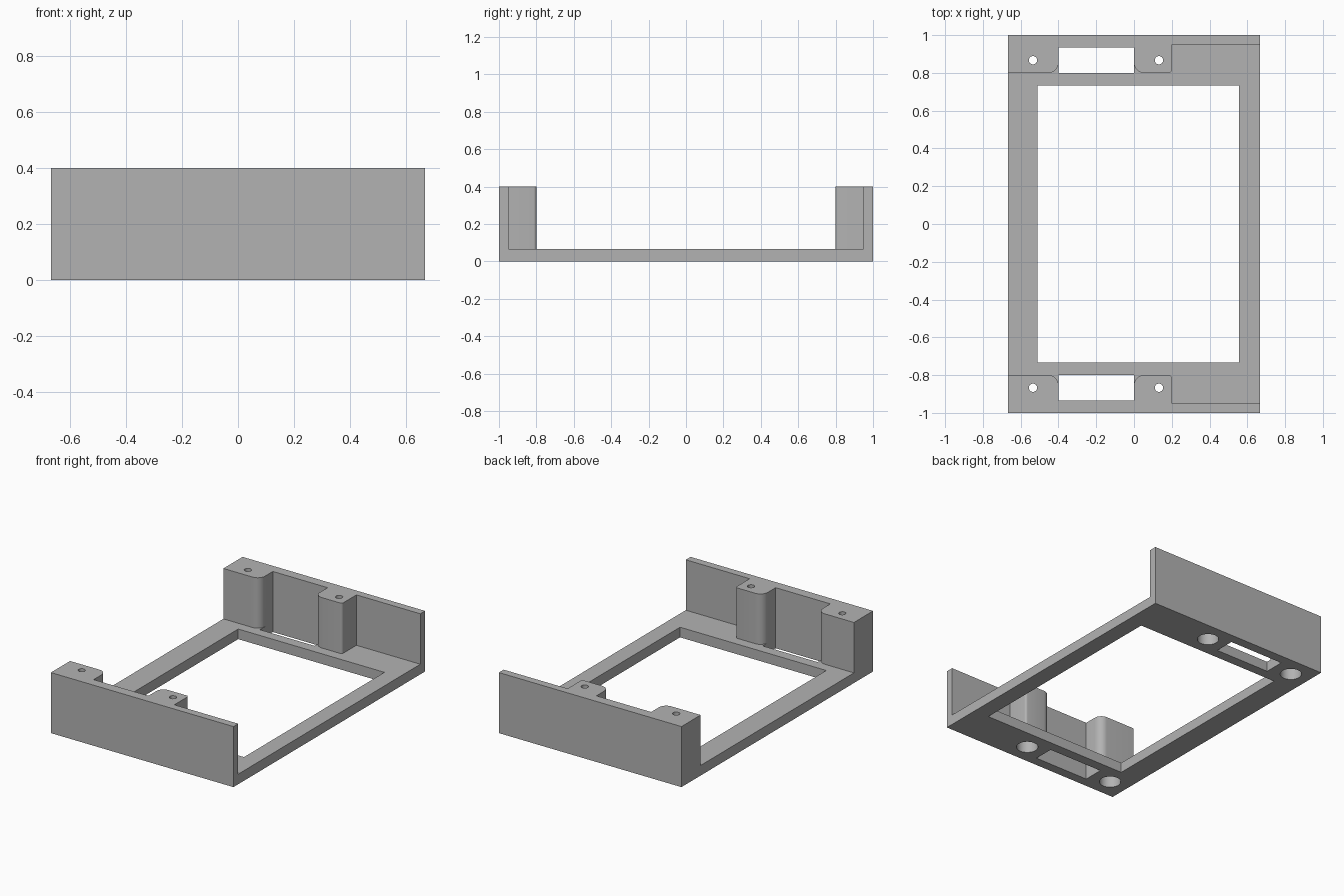
import bpy
import bmesh
from math import cos, sin, pi

if "Cube" in bpy.data.objects:
    bpy.data.objects.remove(bpy.data.objects["Cube"])

HALF_X, HALF_Y, HEIGHT, FLOOR = 0.667, 1.0, 0.4, 0.067
POST_Y, RECESS_Y, WALL_Y = 0.8, 0.935, 0.95
SLOT_L, SLOT_R, POST_END = -0.4, 0.0, 0.2

grey = bpy.data.materials.new("plain grey")
grey.use_nodes = True
grey.diffuse_color = (0.45, 0.45, 0.45, 1)
grey.node_tree.nodes["Principled BSDF"].inputs["Base Color"].default_value = (0.45, 0.45, 0.45, 1)


def prism(name, outline, z0, z1):
    """Extrude a closed outline from z0 to z1."""
    bm = bmesh.new()
    face = bm.faces.new([bm.verts.new((x, y, z0)) for x, y in outline])
    top = bmesh.ops.extrude_face_region(bm, geom=[face])["geom"]
    bmesh.ops.translate(bm, vec=(0, 0, z1 - z0),
                        verts=[v for v in top if isinstance(v, bmesh.types.BMVert)])
    bmesh.ops.recalc_face_normals(bm, faces=bm.faces)
    mesh = bpy.data.meshes.new(name)
    bm.to_mesh(mesh)
    bm.free()
    obj = bpy.data.objects.new(name, mesh)
    bpy.context.collection.objects.link(obj)
    return obj


def rect(x0, x1, y0, y1):
    return [(x0, y0), (x1, y0), (x1, y1), (x0, y1)]


def arc(cx, cy, r, a0, a1, n=8):
    return [(cx + r * cos(a0 + (a1 - a0) * i / n), cy + r * sin(a0 + (a1 - a0) * i / n))
            for i in range(n + 1)]


def circle(cx, cy, r, n=32):
    return arc(cx, cy, r, 0, 2 * pi * (n - 1) / n, n - 1)


def cut(target, cutter):
    cutter.hide_render = True
    mod = target.modifiers.new("cut", "BOOLEAN")
    mod.operation, mod.solver, mod.object = "DIFFERENCE", "EXACT", cutter
    bpy.context.view_layer.objects.active = target
    bpy.ops.object.modifier_apply(modifier=mod.name)
    bpy.data.objects.remove(cutter)


# Solid block that becomes the bracket
bracket = prism("bracket_tray", rect(-HALF_X, HALF_X, -HALF_Y, HALF_Y), 0, HEIGHT)
bracket.data.materials.append(grey)

# Space between the end walls, leaving four rounded screw posts
R, SMALL = 0.053, 0.015
side = [(0.8, WALL_Y), (POST_END, WALL_Y)]
side += arc(POST_END - SMALL, POST_Y + SMALL, SMALL, 0, -pi / 2, 4)
side += arc(SLOT_R + R, POST_Y + R, R, -pi / 2, -pi)
side += [(SLOT_R, RECESS_Y), (SLOT_L, RECESS_Y)]
side += arc(SLOT_L - R, POST_Y + R, R, 0, -pi / 2)
side += [(-0.8, POST_Y)]
cavity = side + [(x, -y) for x, y in reversed(side)]
cut(bracket, prism("cavity_cutter", cavity, FLOOR, HEIGHT + 0.1))

# Large opening in the floor
cut(bracket, prism("opening_cutter", rect(-0.512, 0.557, -0.733, 0.733), -0.1, 0.2))

# Slots, screw holes and wide screw head recesses at both ends
for s in (-1, 1):
    ys = sorted((s * POST_Y, s * RECESS_Y))
    cut(bracket, prism("slot_cutter", rect(SLOT_L, SLOT_R, *ys), -0.1, 0.2))
    for x in (-0.535, 0.132):
        cut(bracket, prism("recess_cutter", circle(x, s * 0.867, 0.066), -0.1, 0.2))
        cut(bracket, prism("hole_cutter", circle(x, s * 0.867, 0.022), 0.15, HEIGHT + 0.1))

bpy.ops.object.select_all(action="DESELECT")
bracket.select_set(True)
bpy.context.view_layer.objects.active = bracket
bpy.ops.object.shade_smooth_by_angle(angle=pi / 6)
